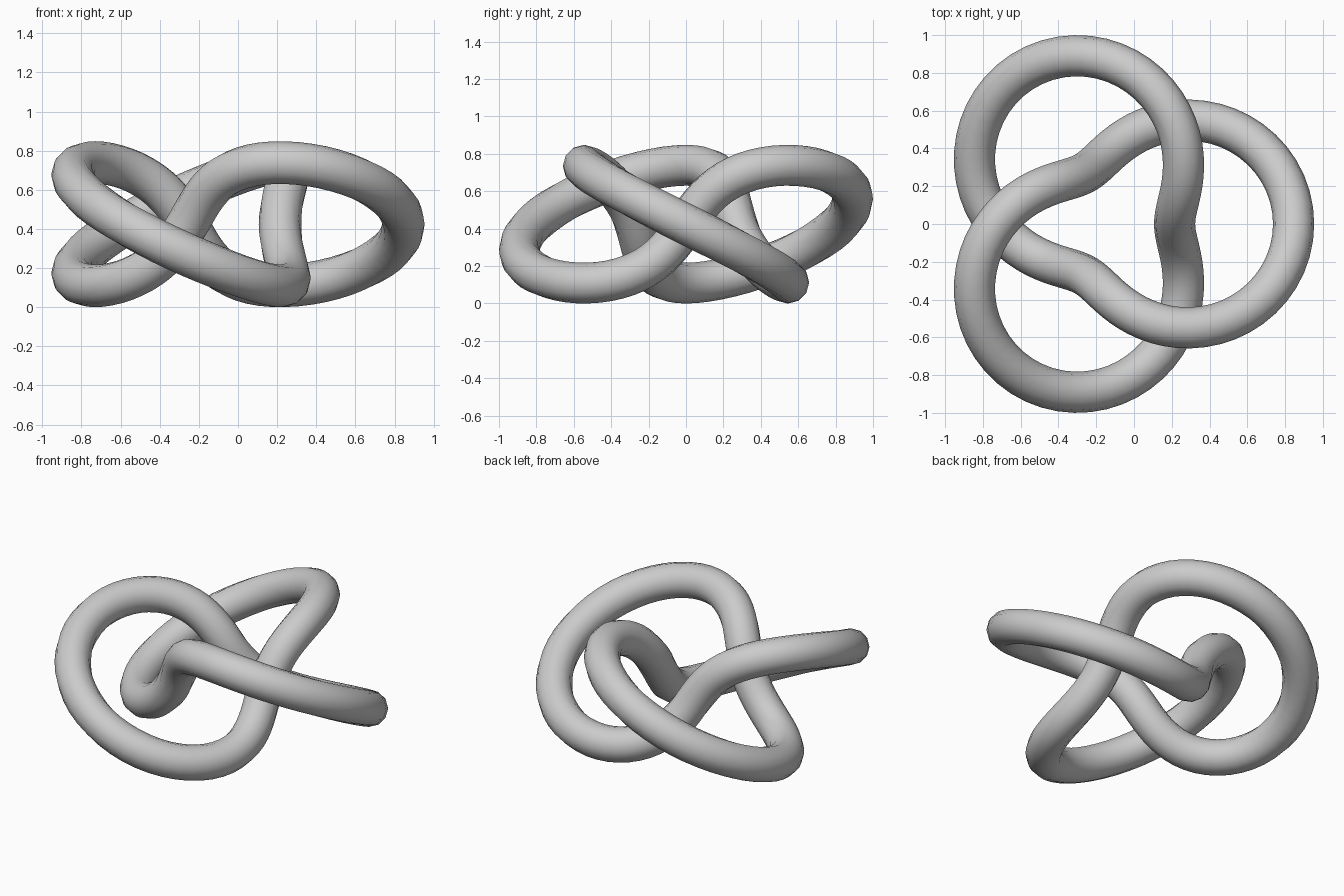
import bpy
from math import cos, sin, tau

cube = bpy.data.objects.get("Cube")
if cube:
    bpy.data.objects.remove(cube, do_unlink=True)

# Proportions of the three-lobed knot
MAJOR = 0.63
MINOR = MAJOR / 2
TUBE = 0.109
OFFSET_X = -0.1
SEGMENTS = 160


def knot_point(t):
    """Point winding twice round the axis and three times round the ring."""
    radius = MAJOR + MINOR * cos(3 * t)
    return (OFFSET_X + radius * cos(2 * t),
            radius * sin(2 * t),
            MINOR + TUBE - MINOR * sin(3 * t))


# Closed centre line, swept with a round section
curve = bpy.data.curves.new("trefoil_knot", "CURVE")
curve.dimensions = "3D"
curve.twist_mode = "Z_UP"
curve.bevel_depth = TUBE
curve.bevel_resolution = 4
spline = curve.splines.new("POLY")
spline.points.add(SEGMENTS - 1)
for i, point in enumerate(spline.points):
    point.co = (*knot_point(tau * i / SEGMENTS), 1)
spline.use_cyclic_u = True
spline.use_smooth = True

knot = bpy.data.objects.new("trefoil_knot", curve)
bpy.context.collection.objects.link(knot)

# Turn the sweep into a smooth mesh
bpy.ops.object.select_all(action="DESELECT")
knot.select_set(True)
bpy.context.view_layer.objects.active = knot
bpy.ops.object.convert(target="MESH")
bpy.ops.object.shade_smooth()
